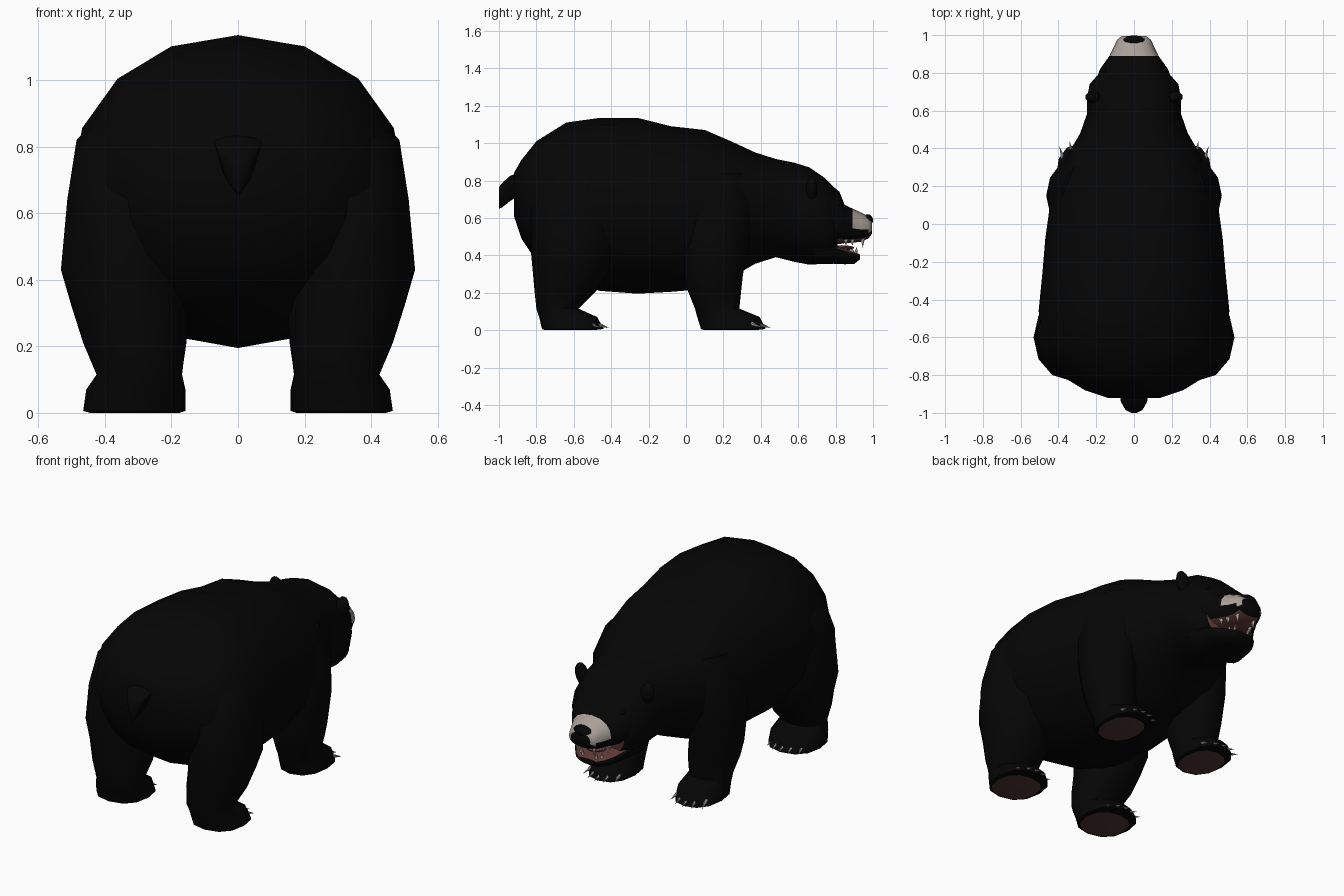
import bpy, bmesh, math
from mathutils import Vector, Matrix

if "Cube" in bpy.data.objects:
    bpy.data.objects.remove(bpy.data.objects["Cube"])


def mat(name, r, g, b):
    m = bpy.data.materials.new(name)
    m.diffuse_color = (r, g, b, 1)
    m.use_nodes = True
    m.node_tree.nodes["Principled BSDF"].inputs["Base Color"].default_value = m.diffuse_color
    return m


FUR = mat("black fur", 0.0016, 0.0016, 0.0016)
MUZZLE = mat("pale muzzle", 0.40, 0.35, 0.31)
NOSE = mat("nose black", 0.0025, 0.0022, 0.0022)
MOUTH = mat("mouth red brown", 0.11, 0.04, 0.035)
PAD = mat("paw pad brown", 0.085, 0.036, 0.036)
CLAW = mat("claw grey", 0.32, 0.31, 0.29)
TOOTH = mat("tooth ivory", 0.65, 0.62, 0.55)


def finish(name, bm, mats, rule=None, angle=50):
    bmesh.ops.recalc_face_normals(bm, faces=bm.faces)
    bm.normal_update()
    if rule:
        for f in bm.faces:
            f.material_index = rule(f.calc_center_median(), f.normal)
    me = bpy.data.meshes.new(name)
    bm.to_mesh(me)
    bm.free()
    ob = bpy.data.objects.new(name, me)
    bpy.context.collection.objects.link(ob)
    for m in mats:
        me.materials.append(m)
    bpy.ops.object.select_all(action='DESELECT')
    ob.select_set(True)
    bpy.context.view_layer.objects.active = ob
    bpy.ops.object.shade_smooth_by_angle(angle=math.radians(angle))
    return ob


def skin(bm, rings):
    # joins rings of points into a closed tube
    vs = [[bm.verts.new(p) for p in r] for r in rings]
    n = len(vs[0])
    for a, b in zip(vs, vs[1:]):
        for i in range(n):
            bm.faces.new((a[i], a[(i + 1) % n], b[(i + 1) % n], b[i]))
    bm.faces.new(vs[0])
    bm.faces.new(vs[-1])


def power(v, n):
    return math.copysign(abs(v) ** (2 / n), v)


def loft_y(name, stations, mats, rule=None, sides=16, n=2.3, wide=0.5):
    # stations along the length: y, top z, bottom z, half width
    rings = []
    for y, zt, zb, w in stations:
        zc = zb + (zt - zb) * wide
        ring = []
        for i in range(sides):
            a = 2 * math.pi * i / sides
            c, s = power(math.cos(a), n), power(math.sin(a), n)
            ring.append((w * s, y, zc + c * ((zt - zc) if c > 0 else (zc - zb))))
        rings.append(ring)
    bm = bmesh.new()
    skin(bm, rings)
    return finish(name, bm, mats, rule)


def leg(name, side, levels):
    # levels up the leg: z, centre x, back y, front y, half width; the pad is the sole cap
    z, cx, y0, y1, rx = levels[0]
    rings = []
    for z, cx, y0, y1, rx in [(0, cx, y0 + 0.015, y1 - 0.055, rx * 0.86)] + levels:
        n = 2.3 if z < 0.3 else 2.0
        ring = []
        for i in range(12):
            a = 2 * math.pi * i / 12
            ring.append((side * (cx + rx * power(math.cos(a), n)),
                         (y0 + y1) / 2 + (y1 - y0) / 2 * power(math.sin(a), n), z))
        rings.append(ring)
    bm = bmesh.new()
    skin(bm, rings)
    finish(name, bm, [FUR, PAD], lambda c, nrm: int(c.z < 0.001 and nrm.z < -0.9))


def spike(name, base, tip, radius, m):
    base, tip = Vector(base), Vector(tip)
    d = tip - base
    bm = bmesh.new()
    bmesh.ops.create_cone(bm, cap_ends=True, segments=6, radius1=radius, radius2=0, depth=d.length)
    bmesh.ops.transform(bm, verts=bm.verts, matrix=Matrix.Translation((base + tip) / 2)
                        @ d.to_track_quat('Z', 'Y').to_matrix().to_4x4())
    finish(name, bm, [m])


def ball(name, loc, size, m, tilt=0):
    bm = bmesh.new()
    bmesh.ops.create_uvsphere(bm, u_segments=10, v_segments=7, radius=1)
    bmesh.ops.transform(bm, verts=bm.verts, matrix=Matrix.Translation(loc)
                        @ Matrix.Rotation(tilt, 4, 'Y') @ Matrix.Diagonal((*size, 1)))
    finish(name, bm, [m])


# Body, neck and back of the head, with the mouth lining on the front cap
loft_y("body", [
    (-0.92, 0.84, 0.61, 0.14), (-0.88, 0.91, 0.49, 0.26), (-0.80, 1.01, 0.37, 0.39),
    (-0.64, 1.11, 0.27, 0.485), (-0.46, 1.135, 0.21, 0.505), (-0.26, 1.135, 0.195, 0.485),
    (-0.08, 1.09, 0.205, 0.47), (0.10, 1.07, 0.22, 0.445), (0.24, 1.01, 0.28, 0.415),
    (0.37, 0.95, 0.355, 0.35), (0.48, 0.915, 0.39, 0.285), (0.58, 0.895, 0.365, 0.25),
    (0.66, 0.87, 0.35, 0.25), (0.74, 0.815, 0.355, 0.235), (0.78, 0.775, 0.36, 0.20),
    (0.81, 0.73, 0.37, 0.165)],
    [FUR, MOUTH], lambda c, nrm: int(nrm.y > 0.95 and c.y > 0.80), n=2.08)


# Upper jaw: pale muzzle in front above the dark lip, red palate below
def snout_rule(c, nrm):
    if nrm.z < -0.75:
        return 2
    return int(c.y > 0.89 and c.z > 0.53 and nrm.y < 0.95)


loft_y("upper_jaw", [
    (0.70, 0.84, 0.45, 0.225), (0.82, 0.74, 0.46, 0.18), (0.848, 0.67, 0.465, 0.16),
    (0.89, 0.65, 0.468, 0.13), (0.935, 0.63, 0.472, 0.108), (0.975, 0.607, 0.49, 0.09),
    (0.994, 0.585, 0.515, 0.065)], [FUR, MUZZLE, MOUTH], snout_rule, wide=0.42)

# Lower jaw: red on top
loft_y("lower_jaw", [
    (0.68, 0.47, 0.352, 0.19), (0.79, 0.458, 0.355, 0.168), (0.85, 0.435, 0.352, 0.138),
    (0.90, 0.418, 0.355, 0.10), (0.93, 0.405, 0.378, 0.06)],
    [FUR, MOUTH], lambda c, nrm: int(nrm.z > 0.8 and c.y > 0.75), n=2.4, wide=0.75)

# Tongue, nose and tail
ball("tongue", (0, 0.83, 0.44), (0.06, 0.07, 0.014), MOUTH)
ball("nose", (0, 0.972, 0.588), (0.06, 0.028, 0.032), NOSE)
loft_y("tail", [(-0.88, 0.85, 0.73, 0.075), (-0.94, 0.825, 0.69, 0.07), (-0.985, 0.785, 0.655, 0.045),
                (-1.0, 0.765, 0.65, 0.015)], [FUR], sides=8, n=1.8, wide=0.85)

REAR = [(0.006, 0.315, -0.77, -0.44, 0.15), (0.07, 0.308, -0.785, -0.475, 0.148),
        (0.115, 0.297, -0.80, -0.575, 0.128), (0.21, 0.31, -0.81, -0.48, 0.155),
        (0.32, 0.325, -0.82, -0.41, 0.175), (0.43, 0.335, -0.83, -0.37, 0.197),
        (0.64, 0.335, -0.83, -0.34, 0.178), (0.82, 0.32, -0.76, -0.36, 0.165),
        (0.94, 0.27, -0.68, -0.42, 0.10)]
FRONT = [(0.006, 0.285, 0.08, 0.425, 0.128), (0.07, 0.283, 0.06, 0.395, 0.125),
         (0.115, 0.283, 0.048, 0.285, 0.115), (0.21, 0.292, 0.01, 0.295, 0.135),
         (0.30, 0.305, -0.01, 0.305, 0.147), (0.47, 0.312, -0.04, 0.34, 0.153),
         (0.66, 0.305, -0.05, 0.36, 0.150), (0.84, 0.26, 0.0, 0.32, 0.12)]

for s, word in ((-1, "left"), (1, "right")):
    # Legs and claws
    for kind, levels, toe in (("rear", REAR, -0.45), ("front", FRONT, 0.415)):
        leg(f"{kind}_leg_{word}", s, levels)
        for k in range(5):
            t = (k - 2) / 2
            x, y = levels[0][1] + t * 0.09, toe - 0.04 * t * t
            spike(f"{kind}_claw_{word}_{k}", (s * x, y - 0.03, 0.035),
                  (s * (x + 0.015 * t + 0.005), y + 0.038, 0.012), 0.013, CLAW)
    # Ears and eyes
    ball(f"ear_{word}", (s * 0.215, 0.672, 0.755), (0.042, 0.03, 0.068), FUR, s * 0.25)
    ball(f"eye_{word}", (s * 0.157, 0.815, 0.68), (0.012, 0.014, 0.012), NOSE)
    # Teeth: canines and side teeth
    spike(f"upper_canine_{word}", (s * 0.055, 0.945, 0.495), (s * 0.055, 0.945, 0.44), 0.013, TOOTH)
    spike(f"lower_canine_{word}", (s * 0.045, 0.905, 0.40), (s * 0.045, 0.915, 0.45), 0.012, TOOTH)
    for k in range(2):
        y, x = 0.855 + 0.035 * k, 0.095 - 0.018 * k
        spike(f"upper_tooth_{word}_{k}", (s * x, y, 0.485), (s * x, y, 0.452), 0.013, TOOTH)
        spike(f"lower_tooth_{word}_{k}", (s * x * 0.9, y, 0.41), (s * x * 0.9, y, 0.44), 0.012, TOOTH)
